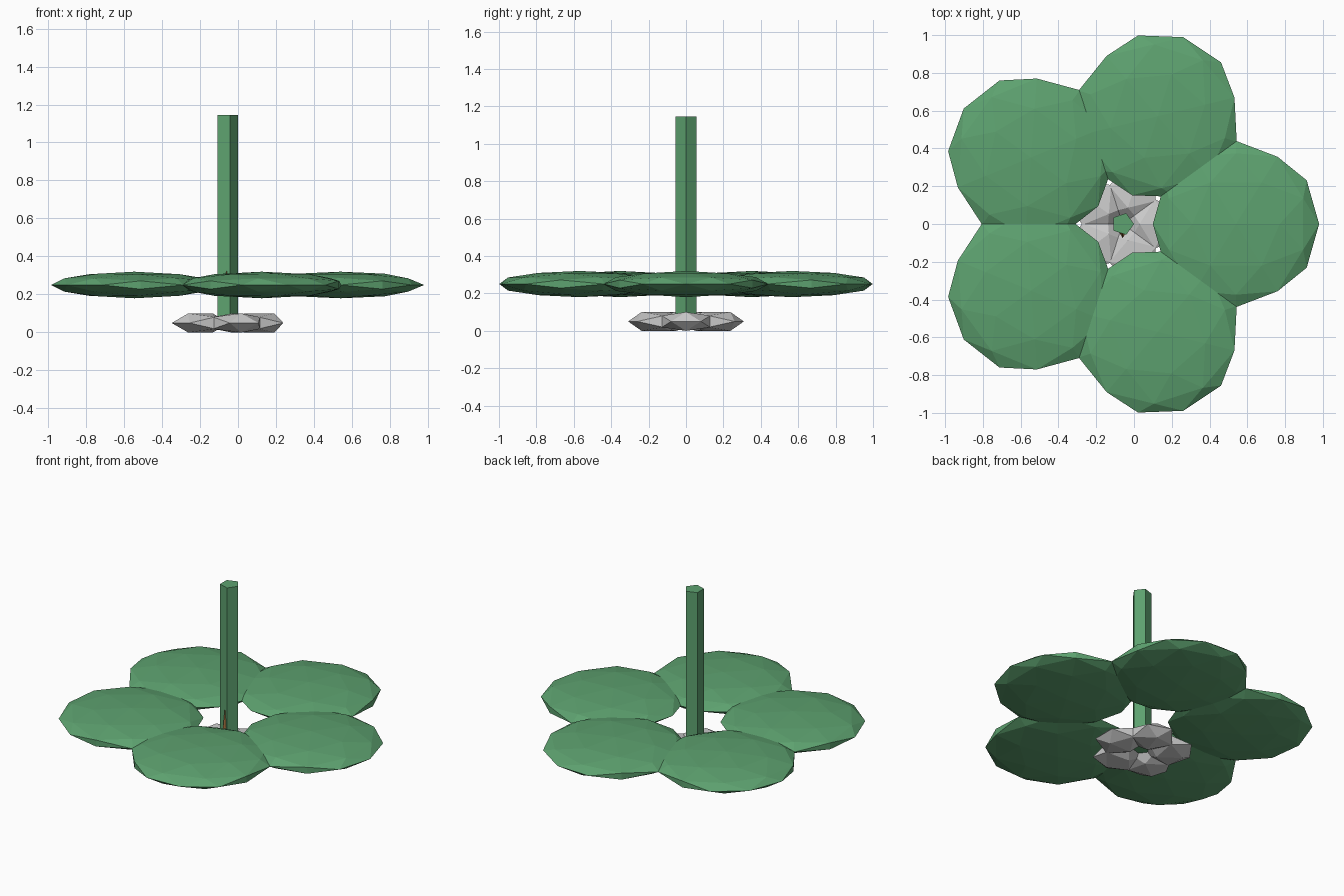
import bpy, bmesh, math
from mathutils import Vector, Matrix

if "Cube" in bpy.data.objects:
    bpy.data.objects.remove(bpy.data.objects["Cube"])

CX = -0.06  # plant axis in x
PHI = (1 + 5 ** 0.5) / 2


def material(name, rgb):
    m = bpy.data.materials.new(name)
    m.diffuse_color = (*rgb, 1)
    m.use_nodes = True
    m.node_tree.nodes["Principled BSDF"].inputs["Base Color"].default_value = m.diffuse_color
    return m


def finish(bm, name, mat=None):
    bmesh.ops.recalc_face_normals(bm, faces=bm.faces[:])
    me = bpy.data.meshes.new(name)
    bm.to_mesh(me)
    bm.free()
    ob = bpy.data.objects.new(name, me)
    bpy.context.collection.objects.link(ob)
    if mat:
        me.materials.append(mat)
    return ob


def ico_points(detail):
    pts = []
    for a in (-1, 1):
        for b in (-PHI, PHI):
            pts += [Vector((b, a, 0)), Vector((0, b, a)), Vector((a, 0, b))]
    pts = [p.normalized() for p in pts]
    if detail:
        pts += [(p + q).normalized() for i, p in enumerate(pts)
                for q in pts[:i] if (p - q).length < 1.1]
    return pts


def ring(name, detail, radius, size, height, z, mat=None):
    # five flattened icospheres around the axis, each turned outward
    for i in range(5):
        bm = bmesh.new()
        for p in ico_points(detail):
            bm.verts.new((p.x * size + radius, p.y * size, p.z * height))
        bmesh.ops.convex_hull(bm, input=bm.verts[:])
        turn = Matrix.Translation((CX, 0, z)) @ Matrix.Rotation(math.tau * i / 5, 4, 'Z')
        bmesh.ops.transform(bm, matrix=turn, verts=bm.verts[:])
        finish(bm, f"{name}_{i + 1}", mat)


def cone(name, sides, r1, r2, x, y, z0, z1, angle, mat):
    bm = bmesh.new()
    place = Matrix.Translation((x, y, (z0 + z1) / 2)) @ Matrix.Rotation(angle, 4, 'Z')
    bmesh.ops.create_cone(bm, cap_ends=True, segments=sides, radius1=r1, radius2=r2,
                          depth=z1 - z0, matrix=place)
    # turn so that a corner faces +x whatever the primitive's start angle
    return finish(bm, name, mat)


green = material("leaf_green", (0.11, 0.36, 0.16))
brown = material("thorn_brown", (0.45, 0.2, 0.06))

# grey stones at the foot
ring("base_stone", 0, 0.17, 0.152, 0.059, 0.05)
# round leaves
ring("leaf", 1, 0.60, 0.44, 0.07, 0.25, green)
# five-sided stem, corner towards +x (primitive starts at +y)
cone("stem", 5, 0.06, 0.06, CX, 0, 0.05, 1.145, -math.pi / 2, green)
# small thorn on the front of the stem
cone("thorn", 3, 0.022, 0.0, CX, -0.053, 0.2, 0.33, math.pi, brown)
